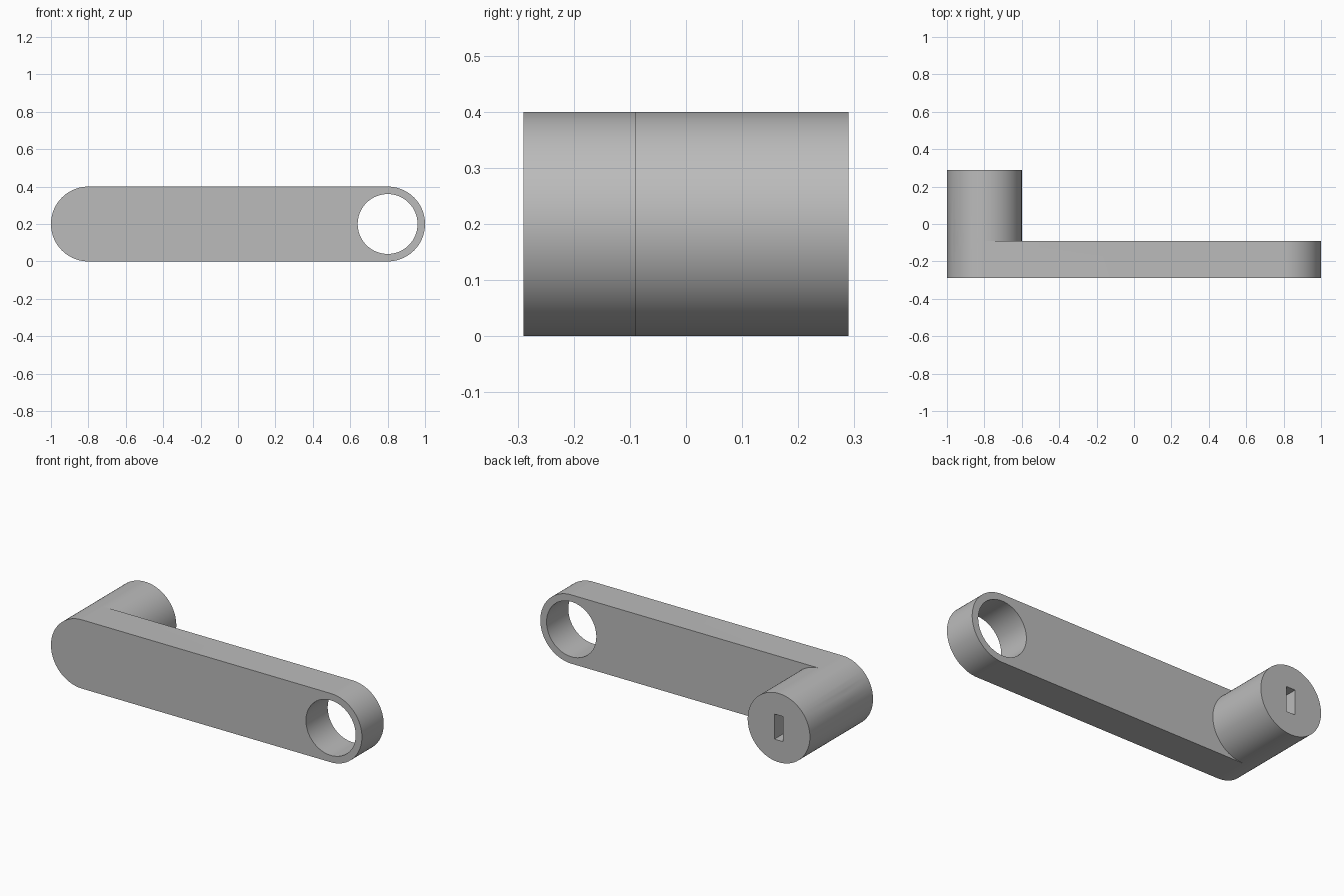
import bpy
import bmesh
from math import cos, sin, pi, radians

cube = bpy.data.objects.get("Cube")
if cube:
    bpy.data.objects.remove(cube, do_unlink=True)

R = 0.2            # outer radius of both ends
END = 0.8          # x distance of the end centres
FRONT, STEP, BACK = -0.29, -0.09, 0.29
SEGMENTS = 64      # sides per half circle

grey = bpy.data.materials.new("plain grey")
grey.use_nodes = True
grey.diffuse_color = (0.5, 0.5, 0.5, 1)
grey.node_tree.nodes["Principled BSDF"].inputs["Base Color"].default_value = (0.5, 0.5, 0.5, 1)


def arc(cx, radius, start):
    """Half circle of points in the xz plane."""
    angles = [start + pi * i / SEGMENTS for i in range(SEGMENTS + 1)]
    return [(cx + radius * cos(a), R + radius * sin(a)) for a in angles]


def circle(cx, radius):
    return arc(cx, radius, -pi / 2)[:-1] + arc(cx, radius, pi / 2)[:-1]


def prism(name, outline, y0, y1):
    """Extrude an xz outline along y."""
    bm = bmesh.new()
    face = bm.faces.new([bm.verts.new((x, y0, z)) for x, z in outline])
    new = bmesh.ops.extrude_face_region(bm, geom=[face], use_keep_orig=True)["geom"]
    verts = [v for v in new if isinstance(v, bmesh.types.BMVert)]
    bmesh.ops.translate(bm, vec=(0, y1 - y0, 0), verts=verts)
    bmesh.ops.recalc_face_normals(bm, faces=bm.faces)
    mesh = bpy.data.meshes.new(name)
    bm.to_mesh(mesh)
    bm.free()
    mesh.materials.append(grey)
    obj = bpy.data.objects.new(name, mesh)
    bpy.context.collection.objects.link(obj)
    return obj


def combine(target, other, operation):
    """Apply a boolean and remove the helper."""
    mod = target.modifiers.new(operation.lower(), "BOOLEAN")
    mod.object, mod.operation, mod.solver = other, operation, "EXACT"
    bpy.context.view_layer.objects.active = target
    bpy.ops.object.modifier_apply(modifier=mod.name)
    bpy.data.objects.remove(other, do_unlink=True)


# Flat arm with rounded ends
arm = prism("crank_arm", arc(END, R, -pi / 2) + arc(-END, R, pi / 2), FRONT, STEP)

# Round handle rising from the back of one end
combine(arm, prism("handle", circle(-END, R), STEP, BACK), "UNION")

# Through hole in the other end
combine(arm, prism("hole_cutter", circle(END, 0.16), FRONT - 0.1, STEP + 0.1), "DIFFERENCE")

# Narrow slot in the end of the handle
w, h = 0.028, 0.073
slot = [(-END - w, R - h), (-END + w, R - h), (-END + w, R + h), (-END - w, R + h)]
combine(arm, prism("slot_cutter", slot, BACK - 0.2, BACK + 0.1), "DIFFERENCE")

# Smooth curved sides, sharp rims
bpy.ops.object.select_all(action="DESELECT")
arm.select_set(True)
bpy.context.view_layer.objects.active = arm
bpy.ops.object.shade_smooth_by_angle(angle=radians(30))
